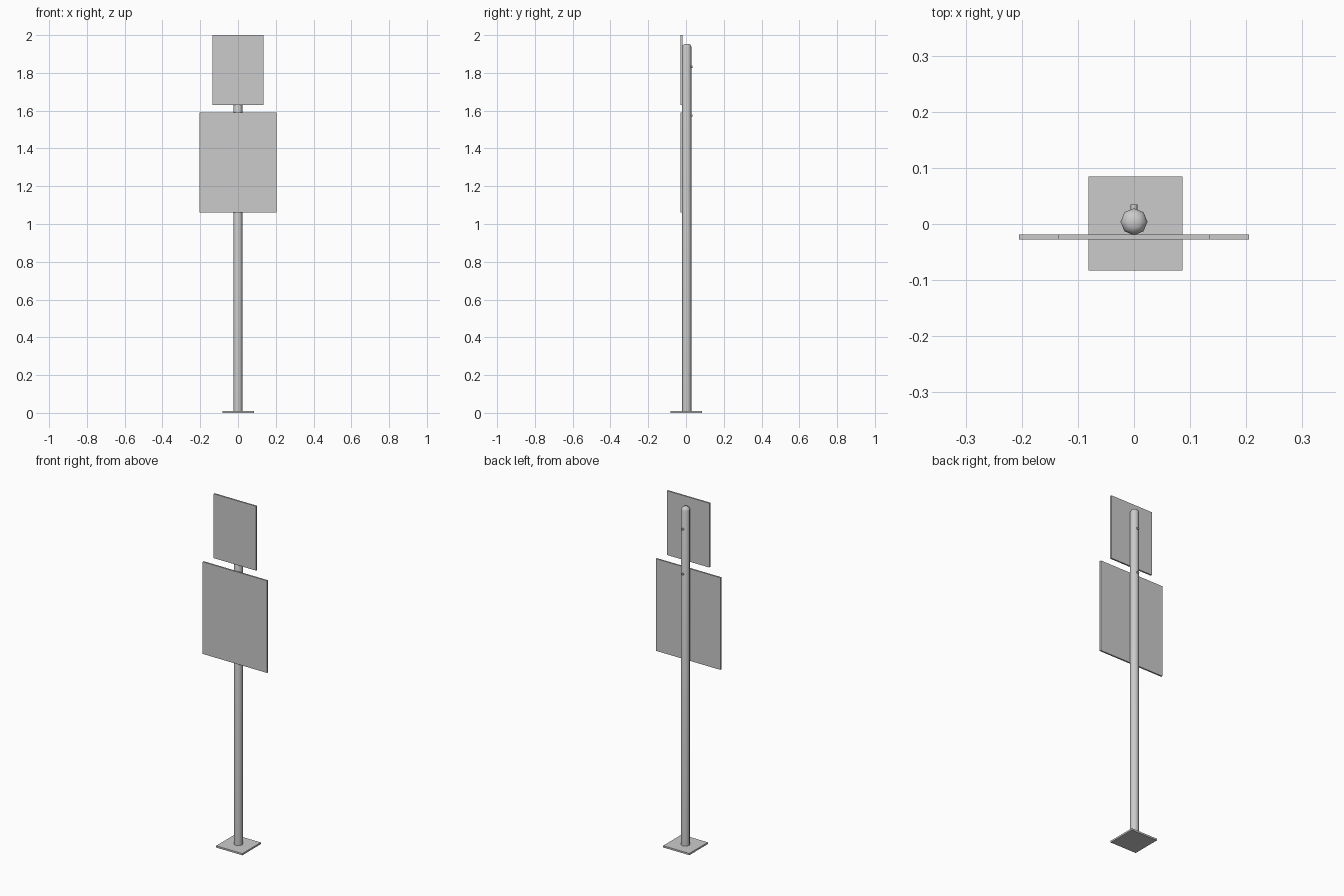
import bpy
import bmesh
import math

cube = bpy.data.objects.get("Cube")
if cube:
    bpy.data.objects.remove(cube, do_unlink=True)

# One plain grey metal for everything
GREY = (0.6, 0.6, 0.6, 1)
metal = bpy.data.materials.new("grey_metal")
metal.use_nodes = True
metal.diffuse_color = GREY
metal.node_tree.nodes["Principled BSDF"].inputs["Base Color"].default_value = GREY


def box(name, x, y, z):
    """Box spanning the given (low, high) ranges."""
    bpy.ops.mesh.primitive_cube_add(size=1, location=[sum(r) / 2 for r in (x, y, z)])
    ob = bpy.context.object
    ob.name = name
    ob.scale = [r[1] - r[0] for r in (x, y, z)]
    bpy.ops.object.transform_apply(location=False, rotation=False, scale=True)
    ob.data.materials.append(metal)
    return ob


def lathe(name, profile, sides, location, rotation=(0, 0, 0)):
    """Capped solid of revolution about local z from (radius, height) pairs."""
    bm = bmesh.new()
    rings = [[bm.verts.new((r * math.cos(math.tau * i / sides),
                            r * math.sin(math.tau * i / sides), h))
              for i in range(sides)] for r, h in profile]
    for low, high in zip(rings, rings[1:]):
        for i in range(sides):
            j = (i + 1) % sides
            bm.faces.new((low[i], low[j], high[j], high[i]))
    bm.faces.new(rings[0][::-1])
    bm.faces.new(rings[-1])
    mesh = bpy.data.meshes.new(name)
    bm.to_mesh(mesh)
    bm.free()
    mesh.materials.append(metal)
    ob = bpy.data.objects.new(name, mesh)
    ob.location = location
    ob.rotation_euler = rotation
    bpy.context.collection.objects.link(ob)
    bpy.ops.object.select_all(action="DESELECT")
    ob.select_set(True)
    bpy.context.view_layer.objects.active = ob
    bpy.ops.object.shade_smooth_by_angle(angle=math.radians(50))
    return ob


# Base plate
box("base_plate", (-0.081, 0.086), (-0.083, 0.085), (0, 0.01))

# Pole with a rounded cap
POLE_Y = 0.004
lathe("pole", [(0.024, 0.002), (0.024, 1.938), (0.02, 1.948), (0.011, 1.954)],
      8, (0, POLE_Y, 0))

# Blank sign panels on the front of the pole
PANEL_Y = (-0.028, -0.019)
box("upper_sign_panel", (-0.135, 0.135), PANEL_Y, (1.63, 2.0))
box("lower_sign_panel", (-0.205, 0.205), PANEL_Y, (1.06, 1.59))

# Bolts through the back of the pole
for name, z in (("upper_bolt", 1.833), ("lower_bolt", 1.575)):
    lathe(name, [(0.006, 0), (0.006, 0.015)], 8, (0, 0.02, z), (-math.pi / 2, 0, 0))
